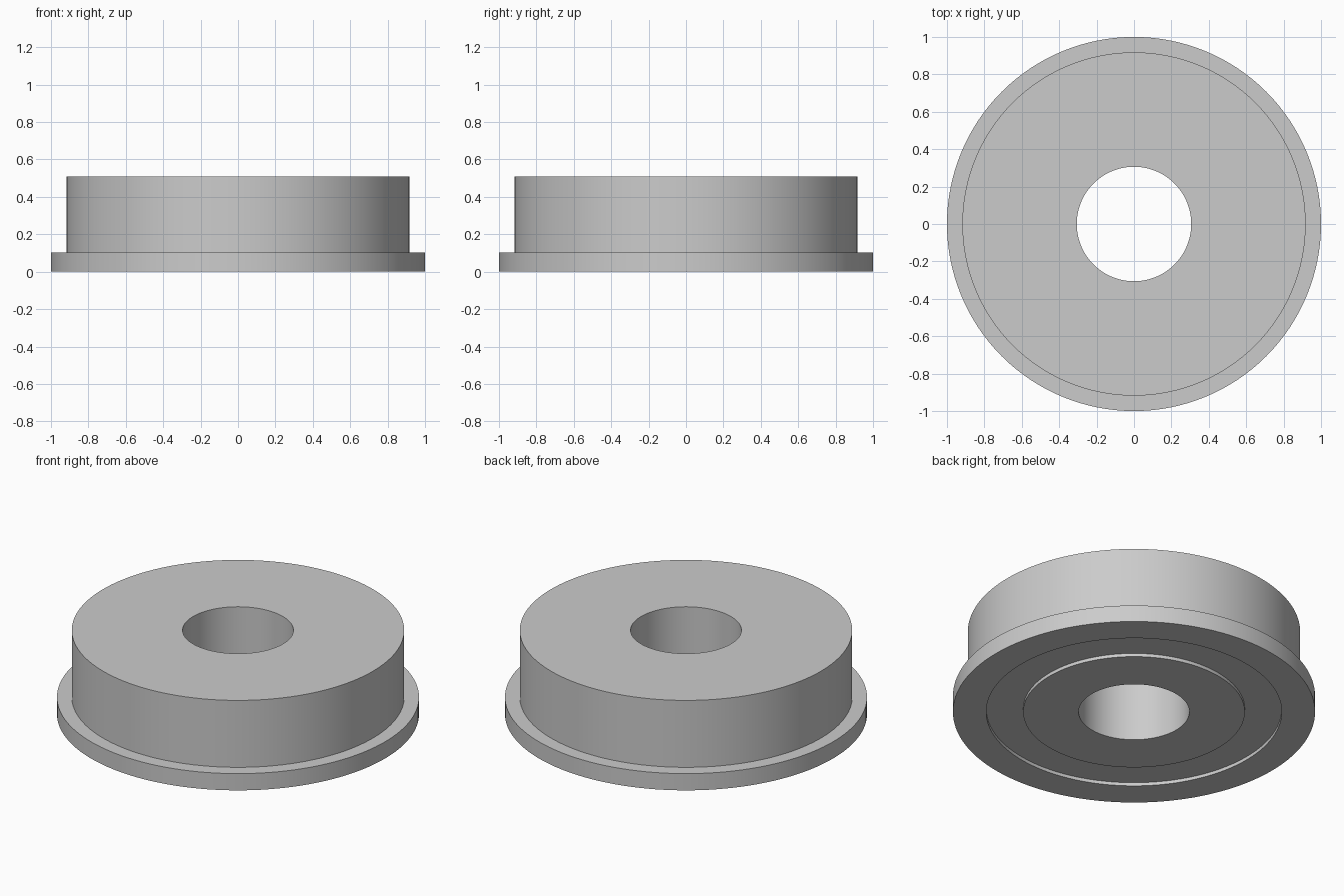
import bpy
import bmesh
from math import radians, tau
from mathutils import Vector

cube = bpy.data.objects.get("Cube")
if cube:
    bpy.data.objects.remove(cube, do_unlink=True)

SEGMENTS = 128

# Main dimensions
FLANGE_R, BODY_R, BORE_R = 1.0, 0.918, 0.306
GROOVE_OUT, GROOVE_IN, GROOVE_DEPTH = 0.816, 0.612, 0.0204
FLANGE_H, HEIGHT = 0.102, 0.51

grey = bpy.data.materials.new("plain grey")
grey.use_nodes = True
colour = (0.6, 0.6, 0.6, 1)
grey.diffuse_color = colour
grey.node_tree.nodes["Principled BSDF"].inputs["Base Color"].default_value = colour


def lathe(name, profile, material):
    """Revolve a closed (radius, height) profile about the z axis."""
    bm = bmesh.new()
    verts = [bm.verts.new((r, 0, z)) for r, z in profile]
    edges = [bm.edges.new((v, verts[i - 1])) for i, v in enumerate(verts)]
    bmesh.ops.spin(bm, geom=verts + edges, cent=Vector(), axis=(0, 0, 1),
                   angle=tau, steps=SEGMENTS, use_merge=True)
    bmesh.ops.remove_doubles(bm, verts=bm.verts, dist=1e-5)
    bmesh.ops.recalc_face_normals(bm, faces=bm.faces)
    mesh = bpy.data.meshes.new(name)
    bm.to_mesh(mesh)
    bm.free()
    mesh.materials.append(material)
    obj = bpy.data.objects.new(name, mesh)
    bpy.context.collection.objects.link(obj)
    bpy.ops.object.select_all(action="DESELECT")
    obj.select_set(True)
    bpy.context.view_layer.objects.active = obj
    bpy.ops.object.shade_smooth_by_angle(angle=radians(30))
    return obj


# Flanged bushing: through bore, stepped rim, shallow ring groove underneath
lathe("flanged_bushing", [
    (BORE_R, 0),
    (GROOVE_IN, 0),
    (GROOVE_IN, GROOVE_DEPTH),
    (GROOVE_OUT, GROOVE_DEPTH),
    (GROOVE_OUT, 0),
    (FLANGE_R, 0),
    (FLANGE_R, FLANGE_H),
    (BODY_R, FLANGE_H),
    (BODY_R, HEIGHT),
    (BORE_R, HEIGHT),
], grey)
